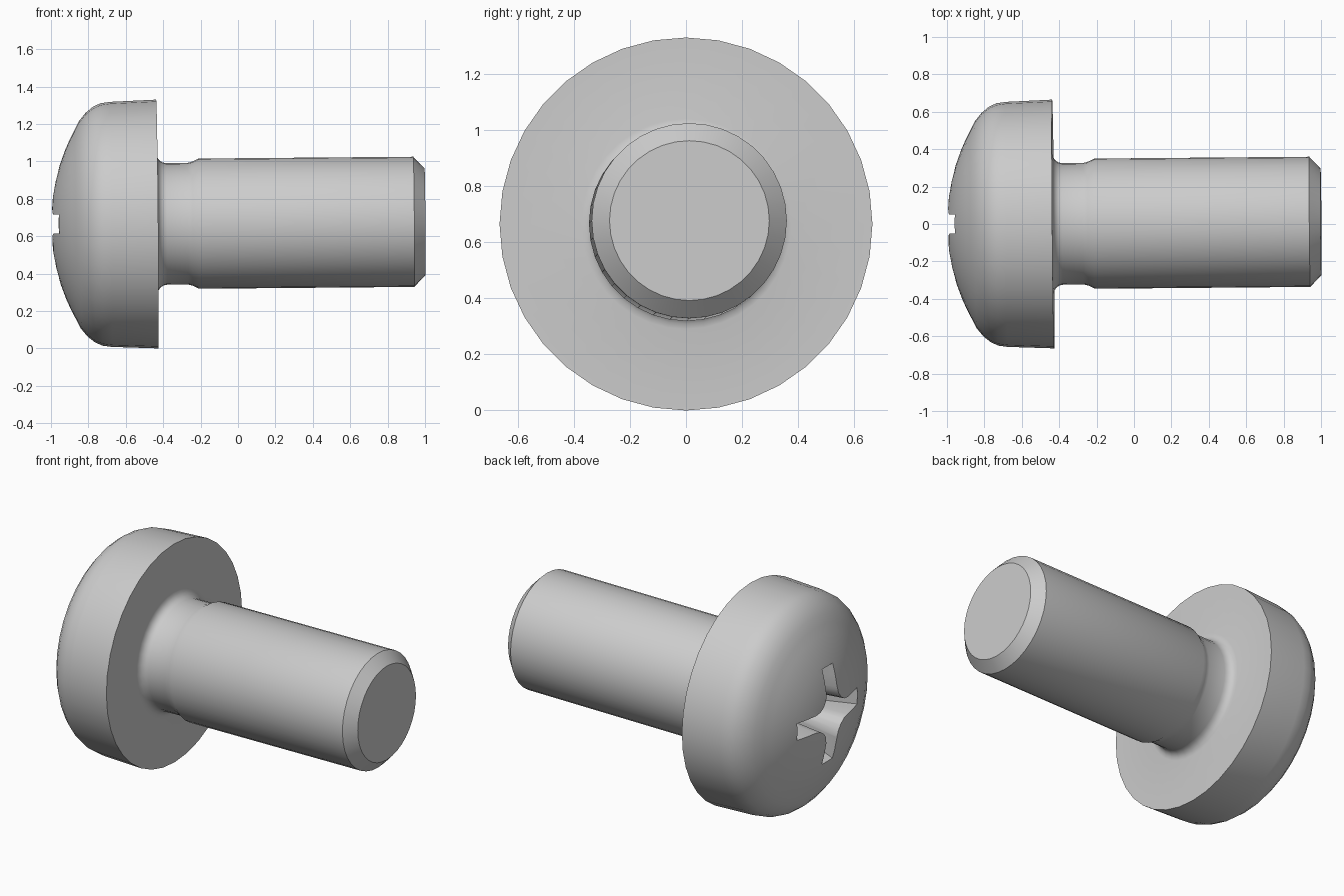
import bpy, bmesh
from math import sin, cos, pi, radians, sqrt
from mathutils import Matrix, Vector

if "Cube" in bpy.data.objects:
    bpy.data.objects.remove(bpy.data.objects["Cube"])

CZ = 0.665      # height of the screw axis
SIDES = 36


def loft(name, rings, start_pole=None, end_pole=None):
    """Skin a list of equal-length point rings, closing ends with a pole or a flat cap."""
    bm = bmesh.new()
    loops = [[bm.verts.new(p) for p in ring] for ring in rings]
    n = len(loops[0])
    for a, b in zip(loops, loops[1:]):
        for i in range(n):
            j = (i + 1) % n
            bm.faces.new((a[i], a[j], b[j], b[i]))
    for loop, pole in ((loops[0], start_pole), (loops[-1], end_pole)):
        if pole is None:
            bm.faces.new(loop)
        else:
            tip = bm.verts.new(pole)
            for i in range(n):
                bm.faces.new((loop[i], loop[(i + 1) % n], tip))
    bmesh.ops.recalc_face_normals(bm, faces=bm.faces)
    mesh = bpy.data.meshes.new(name)
    bm.to_mesh(mesh)
    bm.free()
    obj = bpy.data.objects.new(name, mesh)
    bpy.context.collection.objects.link(obj)
    return obj


def circle(x, r):
    return [(x, r * cos(2 * pi * i / SIDES), r * sin(2 * pi * i / SIDES))
            for i in range(SIDES)]


# Profile (x, radius): shallow dome, rounded shoulder, flat underside,
# fillet, neck, shank and chamfered tip
R = 1.05
profile = [(-1 + R - sqrt(R * R - r * r), r) for r in (0.08, 0.16, 0.24, 0.32, 0.40, 0.46, 0.505)]
profile += [(-0.845, 0.555), (-0.81, 0.598), (-0.77, 0.63), (-0.73, 0.648), (-0.68, 0.655),
            (-0.432, 0.665)]
profile += [(-0.382 - 0.05 * cos(a), 0.375 - 0.05 * sin(a))
            for a in (radians(d) for d in (0, 22.5, 45, 67.5, 90))]
profile += [(-0.27, 0.325), (-0.245, 0.331), (-0.21, 0.348), (0.94, 0.348), (1.0, 0.285)]
screw = loft("pan_head_screw", [circle(*p) for p in profile], start_pole=(-1, 0, 0))

# The axis leans very slightly, pivoting at the head
lean = Vector((1, 0, 0)).rotation_difference(Vector((1, 0.0085, 0.0085))).to_matrix().to_4x4()
pivot = Matrix.Translation((-0.43, 0, 0))
screw.data.transform(Matrix.Translation((0, 0, CZ)) @ pivot @ lean @ pivot.inverted())


# Tapered cross recess with rounded inner corners
def cross(x, length, half, core):
    arm = [(length, -half), (length, half), (core + half, half)]
    c = core + half
    arm += [(c - core * sin(a), c - core * cos(a))
            for a in (radians(d) for d in (22.5, 45, 67.5))]
    ring = []
    for k in range(4):
        ca, sa = cos(k * pi / 2), sin(k * pi / 2)
        pts = arm + [(half, c)]
        ring += [(x, u * ca - v * sa, u * sa + v * ca) for u, v in pts]
    return ring


cutter = loft("recess_cutter",
              [cross(-1.06, 0.335, 0.054, 0.11), cross(-0.62, 0.15, 0.042, 0.06)],
              end_pole=(-0.57, 0, 0))
cutter.data.transform(Matrix.Translation((0, 0, CZ)))
cutter.hide_render = True

bpy.context.view_layer.objects.active = screw
screw.select_set(True)
cutter.select_set(False)
mod = screw.modifiers.new("recess", 'BOOLEAN')
mod.operation = 'DIFFERENCE'
mod.solver = 'EXACT'
mod.object = cutter
bpy.ops.object.modifier_apply(modifier=mod.name)
bpy.data.objects.remove(cutter)

bpy.ops.object.shade_smooth_by_angle(angle=radians(28))
